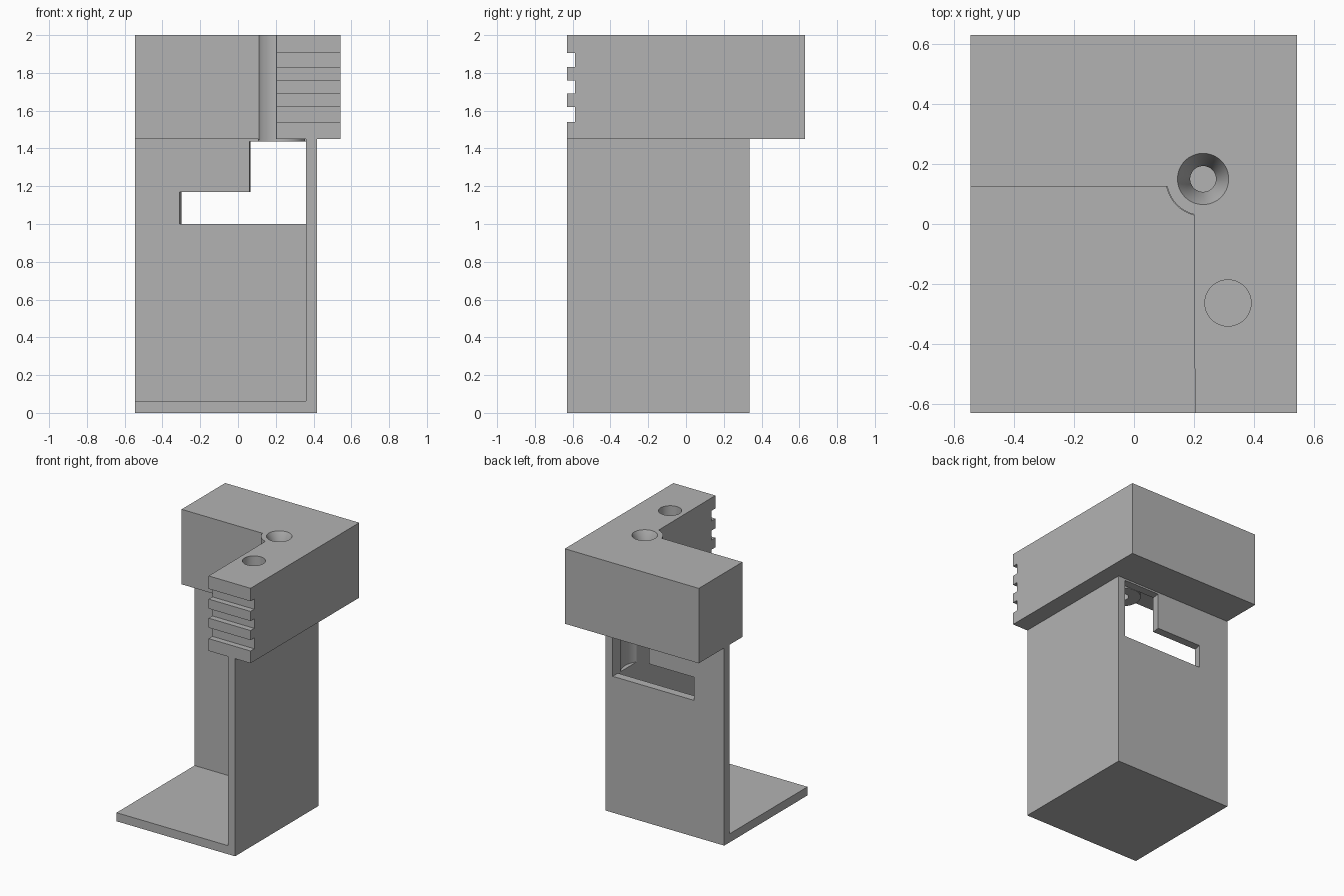
import bpy, bmesh, math

if "Cube" in bpy.data.objects:
    bpy.data.objects.remove(bpy.data.objects["Cube"])

grey = bpy.data.materials.new("plain grey")
grey.diffuse_color = (0.45, 0.45, 0.45, 1)
grey.use_nodes = True
grey.node_tree.nodes["Principled BSDF"].inputs["Base Color"].default_value = grey.diffuse_color


def finish(name, bm):
    bmesh.ops.recalc_face_normals(bm, faces=bm.faces)
    me = bpy.data.meshes.new(name)
    bm.to_mesh(me)
    bm.free()
    me.materials.append(grey)
    ob = bpy.data.objects.new(name, me)
    bpy.context.collection.objects.link(ob)
    return ob


def loft(name, ring_a, ring_b):
    """Closed solid between two matching rings of 3D points."""
    bm = bmesh.new()
    a = [bm.verts.new(p) for p in ring_a]
    b = [bm.verts.new(p) for p in ring_b]
    bm.faces.new(a)
    bm.faces.new(b)
    n = len(a)
    for i in range(n):
        j = (i + 1) % n
        bm.faces.new((a[i], a[j], b[j], b[i]))
    return finish(name, bm)


def prism(name, outline, z0, z1):
    return loft(name, [(x, y, z0) for x, y in outline], [(x, y, z1) for x, y in outline])


def box(name, x0, x1, y0, y1, z0, z1):
    return prism(name, [(x0, y0), (x1, y0), (x1, y1), (x0, y1)], z0, z1)


def cone(name, x, y, z0, z1, r0, r1):
    turn = [i * math.tau / 64 for i in range(64)]
    return loft(name, [(x + r0 * math.cos(t), y + r0 * math.sin(t), z0) for t in turn],
                [(x + r1 * math.cos(t), y + r1 * math.sin(t), z1) for t in turn])


def activate(ob):
    bpy.ops.object.select_all(action='DESELECT')
    ob.select_set(True)
    bpy.context.view_layer.objects.active = ob


def cut(ob, cutter):
    cutter.hide_render = True
    m = ob.modifiers.new("cut", 'BOOLEAN')
    m.operation = 'DIFFERENCE'
    m.solver = 'EXACT'
    m.object = cutter
    activate(ob)
    bpy.ops.object.modifier_apply(modifier=m.name)
    bpy.data.objects.remove(cutter)


SX, SY = 0.23, 0.15  # screw axis

# Stand: floor, right wall and back wall
stand = box("stand", -0.545, 0.417, -0.63, 0.335, 0, 1.45)
cut(stand, box("inside_cutter", -1, 0.36, -1, 0.275, 0.063, 1.6))

# Stepped window in the back wall, slightly tapered on its left edges
def window_ring(y, left, step):
    return [(x, y, z) for x, z in ((left, 1.0), (0.36, 1.0), (0.36, 1.437),
                                   (step, 1.437), (step, 1.17), (left, 1.17))]

cut(stand, loft("window_cutter", window_ring(0.27, -0.31, 0.06), window_ring(0.34, -0.297, 0.068)))

# Shallow round relief beside the screw
cut(stand, cone("relief_cutter", SX, SY, 1.0, 1.437, 0.16, 0.16))

# L-shaped head, rounded around the screw at the inner corner
arc = [math.radians(191.8 + (255.7 - 191.8) * i / 16) for i in range(17)]
outline = [(0.203, -0.63), (0.543, -0.63), (0.543, 0.63), (-0.545, 0.63), (-0.545, 0.125)]
outline += [(SX + 0.122 * math.cos(t), SY + 0.122 * math.sin(t)) for t in arc]
head = prism("head", outline, 1.45, 2.0)

# Grip grooves across the front end
for z0, z1 in ((1.54, 1.62), (1.69, 1.76), (1.83, 1.905)):
    cut(head, box("groove_cutter", 0, 0.8, -0.8, -0.587, z0, z1))

# Countersunk screw hole and blind round pocket
cut(head, cone("screw_cutter", SX, SY, 1.3, 2.1, 0.043, 0.043))
cut(head, cone("sink_cutter", SX, SY, 1.91, 2.0005, 0.043, 0.0855))
cut(head, cone("pocket_cutter", 0.313, -0.263, 1.7, 2.1, 0.077, 0.077))

# Thin ring under the head around the screw hole
ring = cone("screw_ring", SX, SY, 1.436, 1.45, 0.125, 0.125)
cut(ring, cone("ring_cutter", SX, SY, 1.3, 1.6, 0.043, 0.043))

for ob in (stand, head, ring):
    activate(ob)
    bpy.ops.object.shade_smooth_by_angle(angle=math.radians(30))
